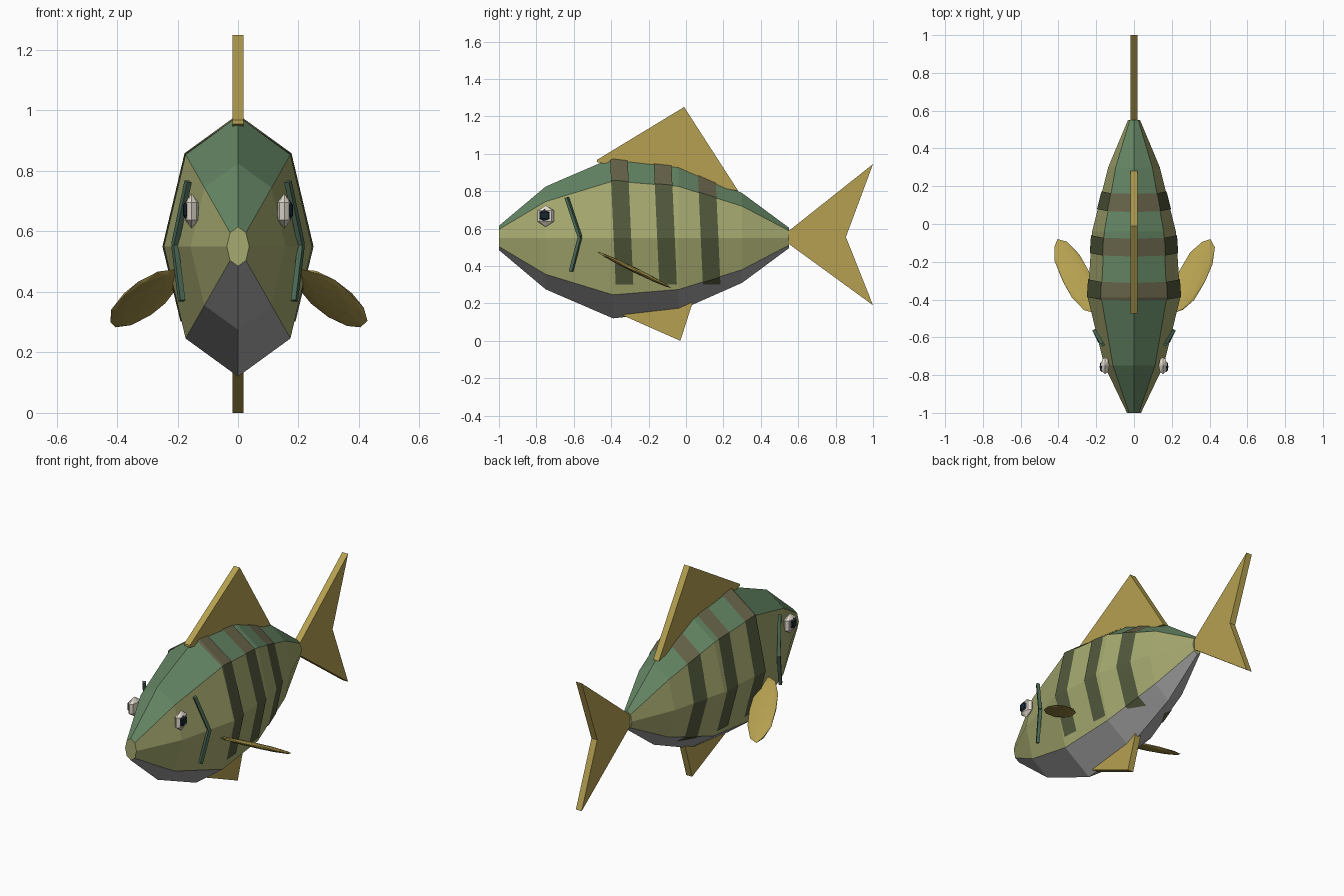
import bpy, bmesh, math
from mathutils import Vector, Matrix

if "Cube" in bpy.data.objects:
    bpy.data.objects.remove(bpy.data.objects["Cube"])


def mat(name, r, g, b):
    m = bpy.data.materials.new(name)
    m.diffuse_color = (r, g, b, 1)
    m.use_nodes = True
    m.node_tree.nodes["Principled BSDF"].inputs["Base Color"].default_value = m.diffuse_color
    return m


OLIVE = mat("olive_side", .38, .40, .16)
GREEN = mat("green_back", .13, .24, .13)
BELLY = mat("pale_belly", .38, .38, .38)
FIN = mat("golden_fin", .46, .35, .08)
STRIPE = mat("stripe_side", .084, .10, .045)
STRIPE_TOP = mat("stripe_back", .14, .13, .07)
GILL = mat("gill_green", .07, .14, .09)
WHITE = mat("eye_white", .79, .73, .64)
DARK = mat("pupil_dark", .01, .02, .03)


def finish(bm, name, *mats):
    bmesh.ops.recalc_face_normals(bm, faces=bm.faces)
    me = bpy.data.meshes.new(name)
    bm.to_mesh(me)
    bm.free()
    ob = bpy.data.objects.new(name, me)
    bpy.context.collection.objects.link(ob)
    for m in mats:
        me.materials.append(m)
    return ob


# Octagonal body lofted along y: (y, half width, half height)
SECTIONS = [(-1, .037, .065), (-.75, .157, .275), (-.39, .245, .43),
            (-.04, .222, .39), (.3, .137, .24), (.55, .032, .055)]


def body_bmesh(caps=True):
    bm = bmesh.new()
    rings = []
    for y, rx, rz in SECTIONS:
        rings.append([bm.verts.new((rx * math.cos(k * math.pi / 4), y,
                                    .55 + rz * math.sin(k * math.pi / 4))) for k in range(8)])
    for a, b in zip(rings, rings[1:]):
        for k in range(8):
            n = (k + 1) % 8
            f = bm.faces.new((a[k], a[n], b[n], b[k]))
            f.material_index = 1 if k in (1, 2) else 2 if k in (5, 6) else 0
    if caps:
        bm.faces.new(rings[0])
        bm.faces.new(rings[-1])
    bmesh.ops.recalc_face_normals(bm, faces=bm.faces)
    return bm


finish(body_bmesh(), "body", OLIVE, GREEN, BELLY)


# Stripes: slices of the body skin, pushed slightly outward
def cut(bm, co, no):
    bmesh.ops.bisect_plane(bm, geom=bm.verts[:] + bm.edges[:] + bm.faces[:],
                           plane_co=co, plane_no=no, clear_outer=True)


for i, y in enumerate((-.34, -.107, .126)):
    bm = body_bmesh(False)
    for v in bm.verts:
        v.co.x *= 1.02
        v.co.z = .55 + (v.co.z - .55) * 1.015
    cut(bm, (0, y + .047, .55), (0, 1, .045))
    cut(bm, (0, y - .047, .55), (0, -1, -.045))
    cut(bm, (0, 0, .302), (0, 0, -1))
    finish(bm, f"stripe_{i + 1}", STRIPE, STRIPE_TOP, STRIPE)


# Flat fins: side profile (y, z) extruded across x
def flat_fin(name, pts, half=.019):
    bm = bmesh.new()
    f = bm.faces.new([bm.verts.new((-half, y, z)) for y, z in pts])
    g = bmesh.ops.extrude_face_region(bm, geom=[f])["geom"]
    bmesh.ops.translate(bm, vec=(2 * half, 0, 0),
                        verts=[v for v in g if isinstance(v, bmesh.types.BMVert)])
    finish(bm, name, FIN)


flat_fin("dorsal_fin", [(-.475, .955), (-.475, .968), (-.01, 1.25), (.28, .80)])
flat_fin("tail_fin", [(.54, .58), (1, .945), (.855, .555), (1, .19), (.54, .525)])
flat_fin("belly_fin", [(-.37, .15), (-.03, 0), (.05, .25)])


def ellipsoid(name, loc, radii, m):
    bm = bmesh.new()
    bmesh.ops.create_uvsphere(bm, u_segments=8, v_segments=3, radius=1)
    bmesh.ops.transform(bm, verts=bm.verts,
                        matrix=Matrix.Translation(loc) @ Matrix.Diagonal((*radii, 1)))
    finish(bm, name, m)


def bar(name, a, b, t, m):
    a, b = Vector(a), Vector(b)
    bm = bmesh.new()
    bmesh.ops.create_cube(bm, size=1)
    rot = (b - a).to_track_quat('Z', 'Y').to_matrix().to_4x4()
    bmesh.ops.transform(bm, verts=bm.verts, matrix=Matrix.Translation((a + b) / 2) @ rot
                        @ Matrix.Diagonal((t, t, (b - a).length, 1)))
    finish(bm, name, m)


for s, side in ((1, "right"), (-1, "left")):
    # Eye and pupil
    ellipsoid(f"eye_{side}", (s * .153, -.75, .667), (.026, .052, .058), WHITE)
    ellipsoid(f"pupil_{side}", (s * .170, -.756, .670), (.014, .032, .034), DARK)
    # Gill chevron
    mid = (s * .209, -.567, .555)
    bar(f"gill_upper_{side}", (s * .165, -.638, .765), mid, .018, GILL)
    bar(f"gill_lower_{side}", mid, (s * .186, -.615, .37), .018, GILL)
    # Pectoral fin: flattened faceted leaf
    tip, root = Vector((s * .405, -.08, .283)), Vector((s * .213, -.47, .474))
    d = (tip - root) / 2
    n = Vector((0, .44, .9))
    n = (n - d * n.dot(d) / d.length_squared).normalized()
    w = d.normalized().cross(n)
    M = Matrix((w * .078, n * .014, d)).transposed().to_4x4()
    bm = bmesh.new()
    bmesh.ops.create_icosphere(bm, subdivisions=2, radius=1)
    bmesh.ops.transform(bm, verts=bm.verts, matrix=Matrix.Translation((tip + root) / 2) @ M)
    finish(bm, f"pectoral_fin_{side}", FIN)
